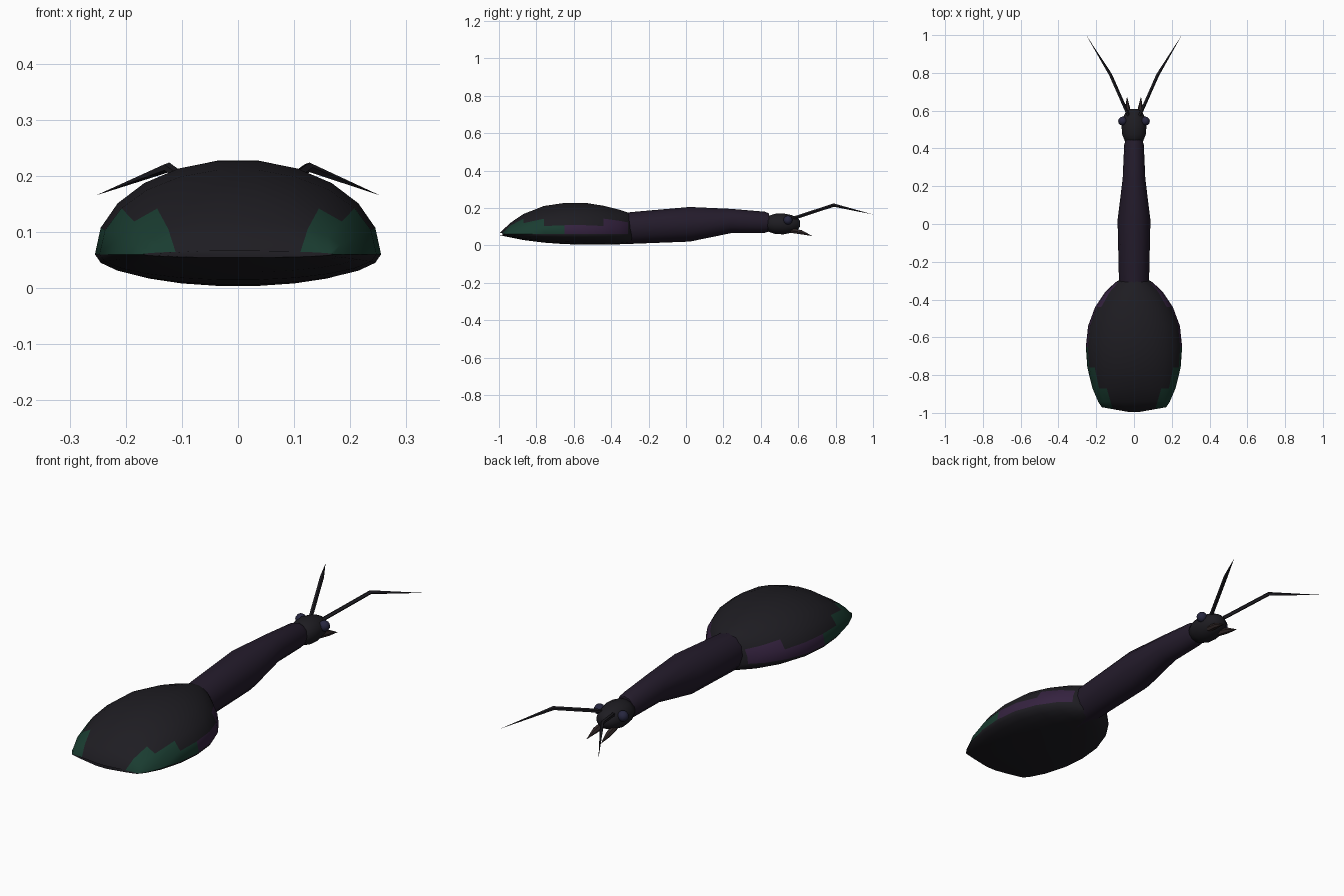
import bpy, bmesh, math
from mathutils import Vector

if "Cube" in bpy.data.objects:
    bpy.data.objects.remove(bpy.data.objects["Cube"])


def material(name, rgb):
    m = bpy.data.materials.new(name)
    m.diffuse_color = (*rgb, 1)
    m.use_nodes = True
    m.node_tree.nodes["Principled BSDF"].inputs["Base Color"].default_value = m.diffuse_color
    return m


BLACK = material("black_shell", (0.013, 0.012, 0.016))
VIOLET = material("violet_black", (0.017, 0.011, 0.024))
EYE = material("eye_blue", (0.02, 0.02, 0.05))
HORN = material("horn_brown", (0.03, 0.02, 0.02))
PURPLE = material("purple_sheen", (0.035, 0.016, 0.05))
GREEN = material("green_sheen", (0.01, 0.045, 0.03))


def finish(name, bm, mats, angle=50):
    bmesh.ops.recalc_face_normals(bm, faces=bm.faces)
    me = bpy.data.meshes.new(name)
    bm.to_mesh(me)
    bm.free()
    for m in mats:
        me.materials.append(m)
    ob = bpy.data.objects.new(name, me)
    bpy.context.collection.objects.link(ob)
    bpy.ops.object.select_all(action='DESELECT')
    ob.select_set(True)
    bpy.context.view_layer.objects.active = ob
    bpy.ops.object.shade_smooth_by_angle(angle=math.radians(angle))
    return ob


def loft(stations, sides, bow=0.0):
    """Rings along y; station = (y, half width, rim z, top z, bottom z)."""
    bm = bmesh.new()
    rings = []
    for i, (y, w, rim, top, bot) in enumerate(stations):
        ring = []
        for k in range(sides):
            a = 2 * math.pi * k / sides
            c, s = math.cos(a), math.sin(a)
            z = rim + s * ((top - rim) if s > 0 else (rim - bot))
            back = bow * (1 - abs(c)) if i == 0 else 0
            ring.append(bm.verts.new((w * c, y - back, z)))
        rings.append(ring)
    for r0, r1 in zip(rings, rings[1:]):
        for k in range(sides):
            j = (k + 1) % sides
            bm.faces.new((r0[k], r0[j], r1[j], r1[k]))
    bm.faces.new(rings[0])
    bm.faces.new(rings[-1])
    return bm


def limb(name, points, radii, sides, mat):
    """Tapered tube through points, ending in a point."""
    bm = bmesh.new()
    pts = [Vector(p) for p in points]
    rings = []
    for i, p in enumerate(pts[:-1]):
        d = (pts[i + 1] - pts[max(i - 1, 0)]).normalized()
        u = d.cross(Vector((0, 0, 1))).normalized()
        v = u.cross(d)
        rings.append([bm.verts.new(p + radii[i] * (u * math.cos(a) + v * math.sin(a)))
                      for a in (2 * math.pi * k / sides for k in range(sides))])
    tip = bm.verts.new(pts[-1])
    for k in range(sides):
        j = (k + 1) % sides
        for r0, r1 in zip(rings, rings[1:]):
            bm.faces.new((r0[k], r0[j], r1[j], r1[k]))
        bm.faces.new((rings[-1][k], rings[-1][j], tip))
    bm.faces.new(rings[0])
    return finish(name, bm, [mat], 40)


# Broad abdomen: 22-sided shell, blunt wedge at the rear
bm = loft([(-.97, .17, .06, .066, .054), (-.94, .19, .06, .12, .042),
           (-.87, .22, .06, .168, .028), (-.76, .247, .06, .212, .014),
           (-.65, .255, .06, .228, .006), (-.54, .243, .06, .229, .003),
           (-.44, .206, .06, .213, .003), (-.36, .153, .06, .193, .006),
           (-.31, .10, .06, .176, .012), (-.285, .06, .06, .165, .02)], 22, .03)
# Sheen on the flanks: green behind, purple ahead
for f in bm.faces:
    c = f.calc_center_median()
    if .06 < c.z < .125 and abs(c.x) > .1:
        f.material_index = 2 if c.y < -.65 else 1
finish("abdomen", bm, [BLACK, PURPLE, GREEN])

# Thorax
finish("thorax", loft([(-.40, .075, .09, .165, .004), (-.29, .08, .095, .178, .008),
                       (.02, .087, .11, .205, .02), (.24, .06, .13, .195, .065),
                       (.42, .052, .12, .18, .066), (.445, .044, .12, .17, .075)],
                      12), [VIOLET])

# Head
finish("head", loft([(.425, .03, .115, .14, .09), (.44, .049, .115, .158, .072),
                     (.475, .063, .115, .170, .060), (.52, .066, .115, .172, .057),
                     (.565, .057, .115, .163, .066), (.595, .042, .115, .149, .08),
                     (.61, .02, .115, .132, .1)], 14), [BLACK])

for side, s in (("left", -1), ("right", 1)):
    # Bead eyes
    bm = bmesh.new()
    bmesh.ops.create_uvsphere(bm, u_segments=12, v_segments=8, radius=.024)
    bmesh.ops.translate(bm, verts=bm.verts, vec=(s * .06, .545, .135))
    finish("eye_" + side, bm, [EYE])
    # Elbowed antennae
    limb("antenna_" + side,
         [(s * .03, .575, .145), (s * .125, .79, .215), (s * .253, 1.0, .165)],
         [.009, .009], 5, BLACK)
    # Jaws
    limb("jaw_" + side,
         [(s * .028, .56, .08), (s * .034, .615, .07), (s * .037, .675, .05)],
         [.015, .013], 6, HORN)
